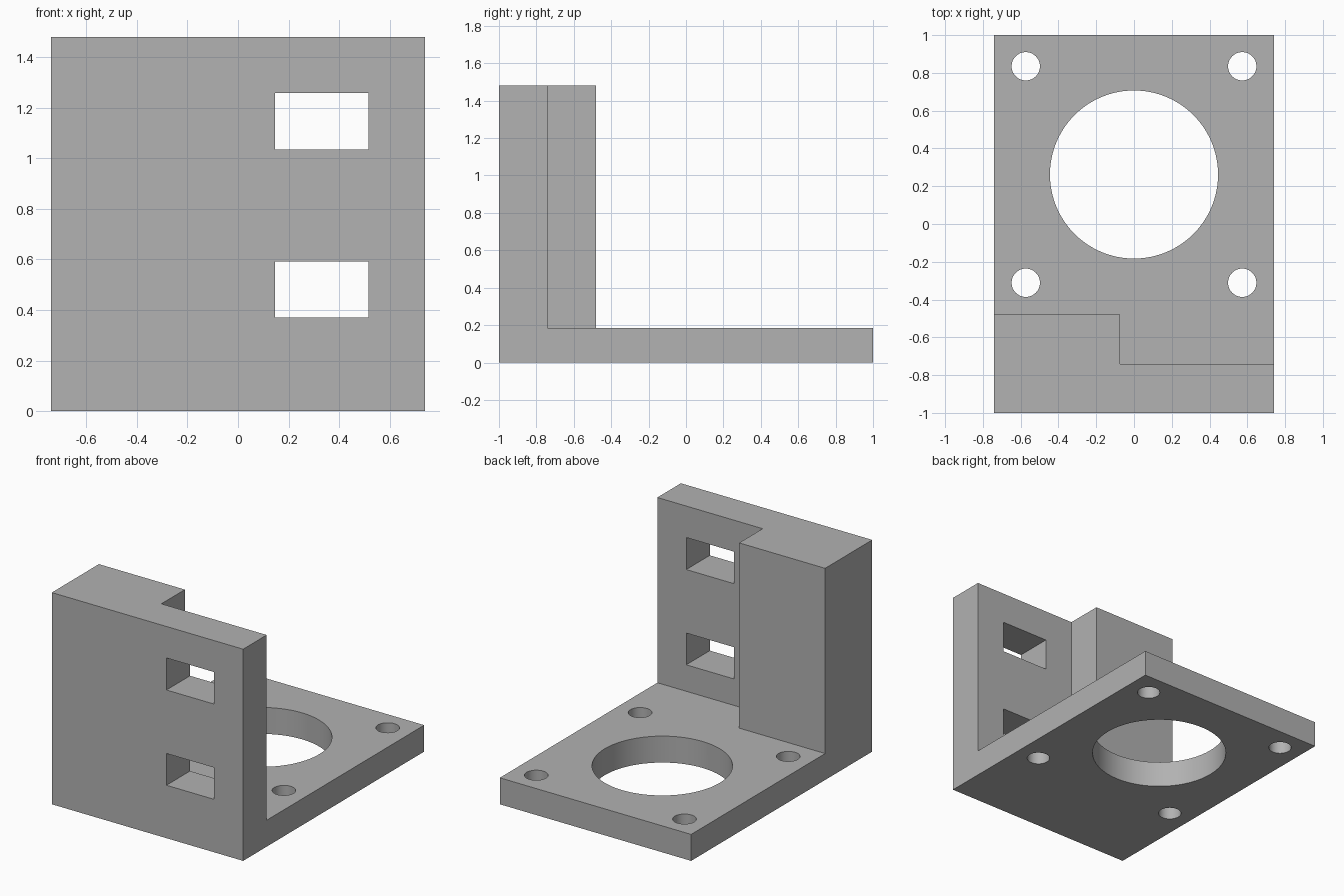
import bpy, bmesh, math

cube = bpy.data.objects.get("Cube")
if cube:
    bpy.data.objects.remove(cube, do_unlink=True)

W, D, H = 0.74, 1.0, 1.48        # half width, half depth, height
PLATE = 0.185                    # base plate thickness
WALL_Y, BLOCK_Y, STEP_X = -0.74, -0.48, -0.075

grey = bpy.data.materials.new("plain grey")
grey.use_nodes = True
grey.diffuse_color = (0.445, 0.445, 0.445, 1)
grey.node_tree.nodes["Principled BSDF"].inputs["Base Color"].default_value = grey.diffuse_color


def prism(name, outline, z0, z1):
    """Extrude a plan outline from z0 up to z1."""
    bm = bmesh.new()
    face = bm.faces.new([bm.verts.new((x, y, z0)) for x, y in outline])
    top = bmesh.ops.extrude_face_region(bm, geom=[face])["geom"]
    verts = [g for g in top if isinstance(g, bmesh.types.BMVert)]
    bmesh.ops.translate(bm, verts=verts, vec=(0, 0, z1 - z0))
    bmesh.ops.recalc_face_normals(bm, faces=bm.faces)
    mesh = bpy.data.meshes.new(name)
    bm.to_mesh(mesh)
    bm.free()
    mesh.materials.append(grey)
    obj = bpy.data.objects.new(name, mesh)
    bpy.context.collection.objects.link(obj)
    return obj


def rect(x0, x1, y0, y1):
    return [(x0, y0), (x1, y0), (x1, y1), (x0, y1)]


def circle(cx, cy, r, n):
    return [(cx + r * math.cos(2 * math.pi * i / n),
             cy + r * math.sin(2 * math.pi * i / n)) for i in range(n)]


bracket = prism("motor_bracket", rect(-W, W, -D, D), 0, H)

# Space above the base plate, leaving the wall and its thicker block
cutters = [prism("clearance_cutter",
                 [(-1, BLOCK_Y), (STEP_X, BLOCK_Y), (STEP_X, WALL_Y),
                  (1, WALL_Y), (1, 1.2), (-1, 1.2)], PLATE, H + 0.2)]

# Large bore and four screw holes
cutters.append(prism("bore_cutter", circle(0, 0.262, 0.445, 96), -0.1, PLATE + 0.1))
for x in (-0.573, 0.573):
    for y in (-0.311, 0.835):
        cutters.append(prism("screw_hole_cutter", circle(x, y, 0.075, 48), -0.1, PLATE + 0.1))

# Two rectangular windows through the thin wall
for z0, z1 in ((0.37, 0.592), (1.036, 1.26)):
    cutters.append(prism("window_cutter", rect(0.147, 0.516, -1.2, -0.6), z0, z1))

for cutter in cutters:
    mod = bracket.modifiers.new(cutter.name, "BOOLEAN")
    mod.operation = "DIFFERENCE"
    mod.solver = "EXACT"
    mod.object = cutter

# Bake the cuts and drop the cutters
bpy.context.view_layer.update()
deps = bpy.context.evaluated_depsgraph_get()
result = bpy.data.meshes.new_from_object(bracket.evaluated_get(deps))
bracket.modifiers.clear()
bracket.data = result
for cutter in cutters:
    bpy.data.objects.remove(cutter, do_unlink=True)

# Smooth hole walls, crisp edges
bpy.ops.object.select_all(action="DESELECT")
bracket.select_set(True)
bpy.context.view_layer.objects.active = bracket
bpy.ops.object.shade_smooth_by_angle(angle=math.radians(30))
